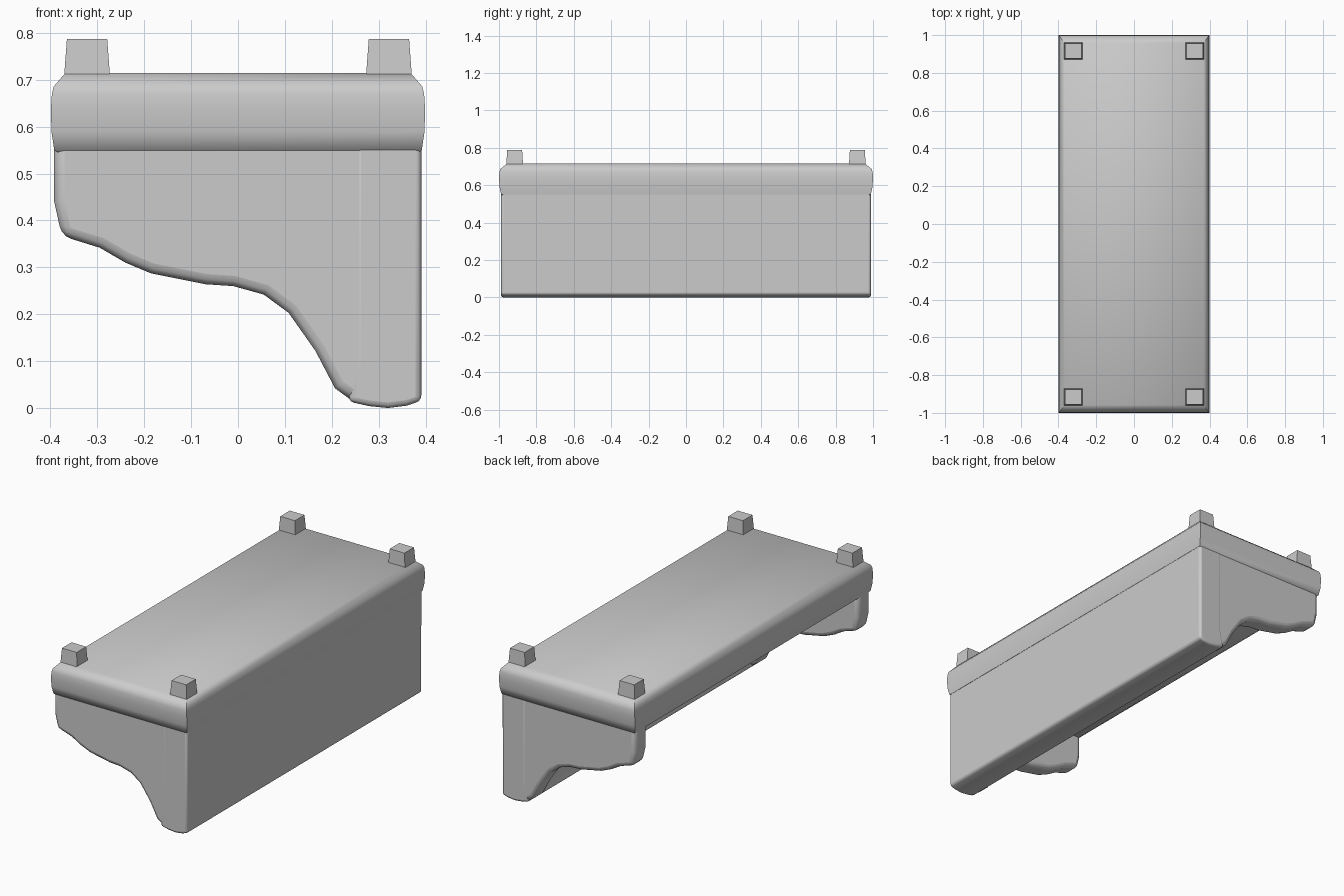
import bpy, bmesh

if "Cube" in bpy.data.objects:
    bpy.data.objects.remove(bpy.data.objects["Cube"])


def finish(name, bm, bevel=0.0, angle=50):
    bmesh.ops.recalc_face_normals(bm, faces=bm.faces)
    me = bpy.data.meshes.new(name)
    bm.to_mesh(me)
    bm.free()
    ob = bpy.data.objects.new(name, me)
    bpy.context.collection.objects.link(ob)
    if bevel:
        m = ob.modifiers.new("round", 'BEVEL')
        m.width = bevel
        m.segments = 3
        m.limit_method = 'ANGLE'
        m.angle_limit = 0.9
    bpy.ops.object.select_all(action='DESELECT')
    ob.select_set(True)
    bpy.context.view_layer.objects.active = ob
    bpy.ops.object.shade_smooth_by_angle(angle=angle * 3.14159 / 180)
    return ob


def stack(name, rings, cx=0, cy=0, angle=50):
    """Loft rectangles given as (half x, half y, z)."""
    bm = bmesh.new()
    loops = [[bm.verts.new((cx + sx * hx, cy + sy * hy, z))
              for sx, sy in ((-1, -1), (1, -1), (1, 1), (-1, 1))]
             for hx, hy, z in rings]
    for a, b in zip(loops, loops[1:]):
        for i in range(4):
            j = (i + 1) % 4
            bm.faces.new((a[i], a[j], b[j], b[i]))
    bm.faces.new(loops[0][::-1])
    bm.faces.new(loops[-1])
    return finish(name, bm, 0, angle)


def extrude(name, profile, y0, y1, bevel):
    """Extrude an x-z profile along y."""
    bm = bmesh.new()
    f = bm.faces.new([bm.verts.new((x, y0, z)) for x, z in profile])
    g = bmesh.ops.extrude_face_region(bm, geom=[f])
    for v in g["geom"]:
        if isinstance(v, bmesh.types.BMVert):
            v.co.y = y1
    return finish(name, bm, bevel)


# top slab: rounded rim with a slightly raised top
stack("top_slab", [(0.375, 0.975, 0.54), (0.392, 0.988, 0.55), (0.398, 0.997, 0.59),
                   (0.399, 1.0, 0.64), (0.397, 0.998, 0.67), (0.393, 0.993, 0.686),
                   (0.368, 0.958, 0.715)])

# full-length back panel with a gently bowed lower edge
extrude("back_panel", [(0.235, 0.014), (0.28, 0.004), (0.32, 0.0), (0.36, 0.005),
                       (0.391, 0.015), (0.391, 0.62), (0.25, 0.62), (0.25, 0.10)],
        -0.988, 0.988, 0.012)

# curved end brackets
curve = [(-0.392, 0.60), (-0.392, 0.44), (-0.376, 0.367), (-0.295, 0.342),
         (-0.24, 0.31), (-0.185, 0.287), (-0.07, 0.264), (-0.01, 0.26),
         (0.055, 0.242), (0.108, 0.203), (0.165, 0.122), (0.207, 0.042),
         (0.24, 0.018), (0.31, 0.018), (0.31, 0.60)]
for side, s in (("front", -1), ("rear", 1)):
    extrude(side + "_bracket", curve, s * 0.987, s * 0.885, 0.022)

# four tapered corner pegs
for sx in (-1, 1):
    for sy in (-1, 1):
        stack("corner_peg", [(0.05, 0.046, 0.685), (0.048, 0.044, 0.72),
                             (0.043, 0.04, 0.787)],
              sx * 0.322, sy * 0.916, 30)
